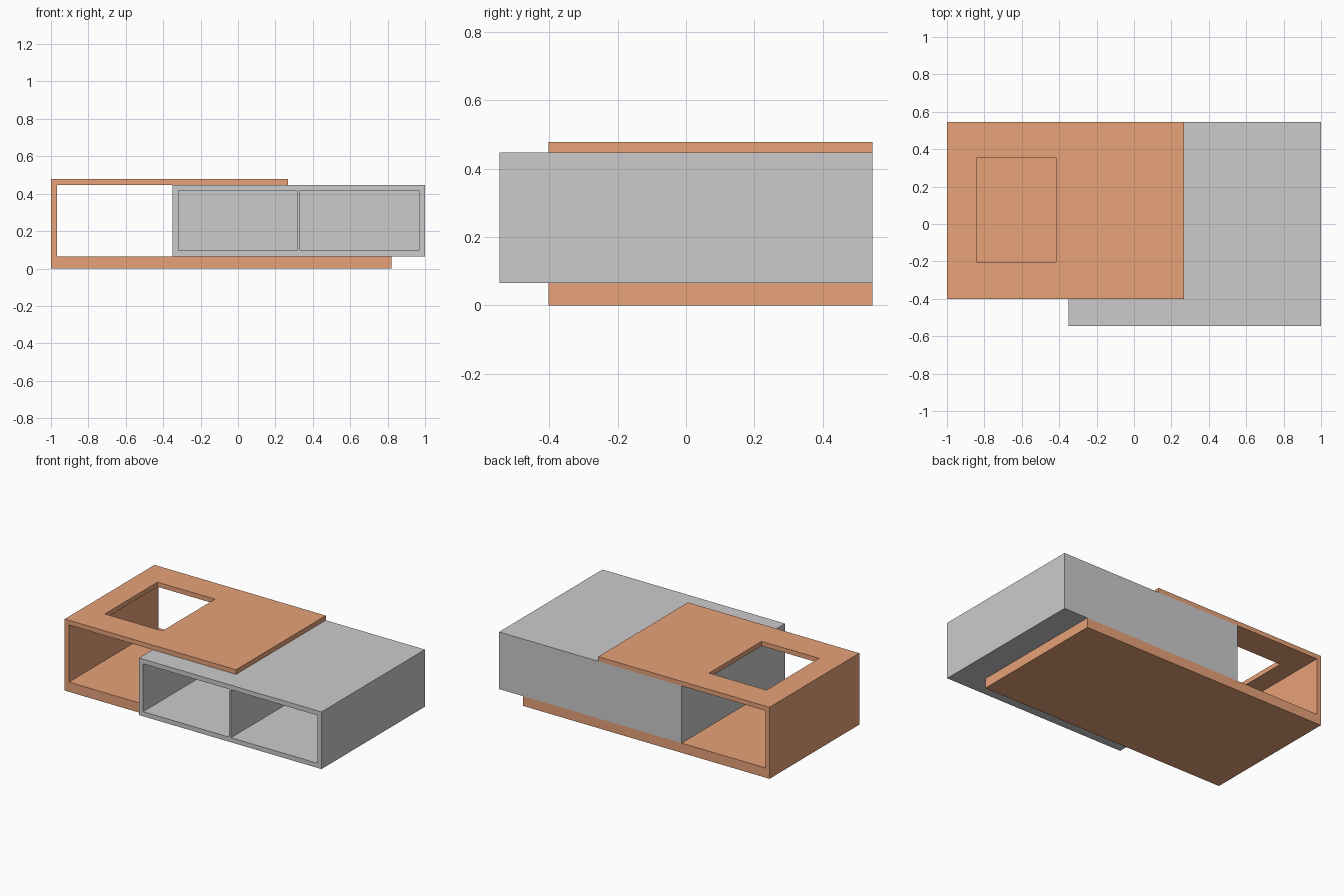
import bpy, bmesh

if "Cube" in bpy.data.objects:
    bpy.data.objects.remove(bpy.data.objects["Cube"])

orange = bpy.data.materials.new("orange_wood")
orange.diffuse_color = (0.8, 0.36, 0.19, 1)
orange.use_nodes = True
orange.node_tree.nodes["Principled BSDF"].inputs["Base Color"].default_value = orange.diffuse_color


def finish(name, bm, mat=None):
    bmesh.ops.recalc_face_normals(bm, faces=bm.faces[:])
    mesh = bpy.data.meshes.new(name)
    bm.to_mesh(mesh)
    bm.free()
    if mat:
        mesh.materials.append(mat)
    obj = bpy.data.objects.new(name, mesh)
    bpy.context.collection.objects.link(obj)
    return obj


def board(name, x, y, z, mat=None):
    """Box panel given by its (min, max) range on each axis."""
    bm = bmesh.new()
    bmesh.ops.create_cube(bm, size=1)
    for v in bm.verts:
        v.co = [r[0] if c < 0 else r[1] for c, r in zip(v.co, (x, y, z))]
    return finish(name, bm, mat)


def framed_board(name, x, y, z, hole_x, hole_y, mat=None):
    """Flat panel with a rectangular opening through it."""
    bm = bmesh.new()

    def ring(rx, ry):
        corners = ((0, 0), (1, 0), (1, 1), (0, 1))
        return [bm.verts.new((rx[i], ry[j], z[0])) for i, j in corners]

    outer, inner = ring(x, y), ring(hole_x, hole_y)
    faces = []
    for i in range(4):
        j = (i + 1) % 4
        faces.append(bm.faces.new((outer[i], outer[j], inner[j], inner[i])))
    top = bmesh.ops.extrude_face_region(bm, geom=faces, use_keep_orig=True)["geom"]
    verts = [g for g in top if isinstance(g, bmesh.types.BMVert)]
    bmesh.ops.translate(bm, verts=verts, vec=(0, 0, z[1] - z[0]))
    return finish(name, bm, mat)


BACK = 0.546
Z_BASE, Z_TOP, T = 0.065, 0.447, 0.031

# Orange outer shell: base, end panel, top with opening
shell_y = (-0.402, BACK)
board("base", (-1, 0.822), shell_y, (0, Z_BASE), orange)
board("end_panel", (-1, -0.969), shell_y, (Z_BASE, Z_TOP), orange)
framed_board("table_top", (-1, 0.267), shell_y, (Z_TOP, 0.478),
             (-0.843, -0.418), (-0.202, 0.354), orange)

# Grey cabinet: two open compartments facing the front
x0, x1 = -0.35, 1.0
cab_y = (-BACK, 0.531)
inner_z = (Z_BASE + T, Z_TOP - T)
board("cabinet_bottom", (x0, x1), cab_y, (Z_BASE, inner_z[0]))
board("cabinet_top", (x0, x1 - T), cab_y, (inner_z[1], Z_TOP))
board("cabinet_left_side", (x0, x0 + T), cab_y, inner_z)
board("cabinet_right_side", (x1 - T, x1), cab_y, (inner_z[0], Z_TOP))
board("cabinet_divider", (0.315, 0.331), cab_y, inner_z)
board("cabinet_back", (x0, x1), (0.531, BACK), (Z_BASE, Z_TOP))
